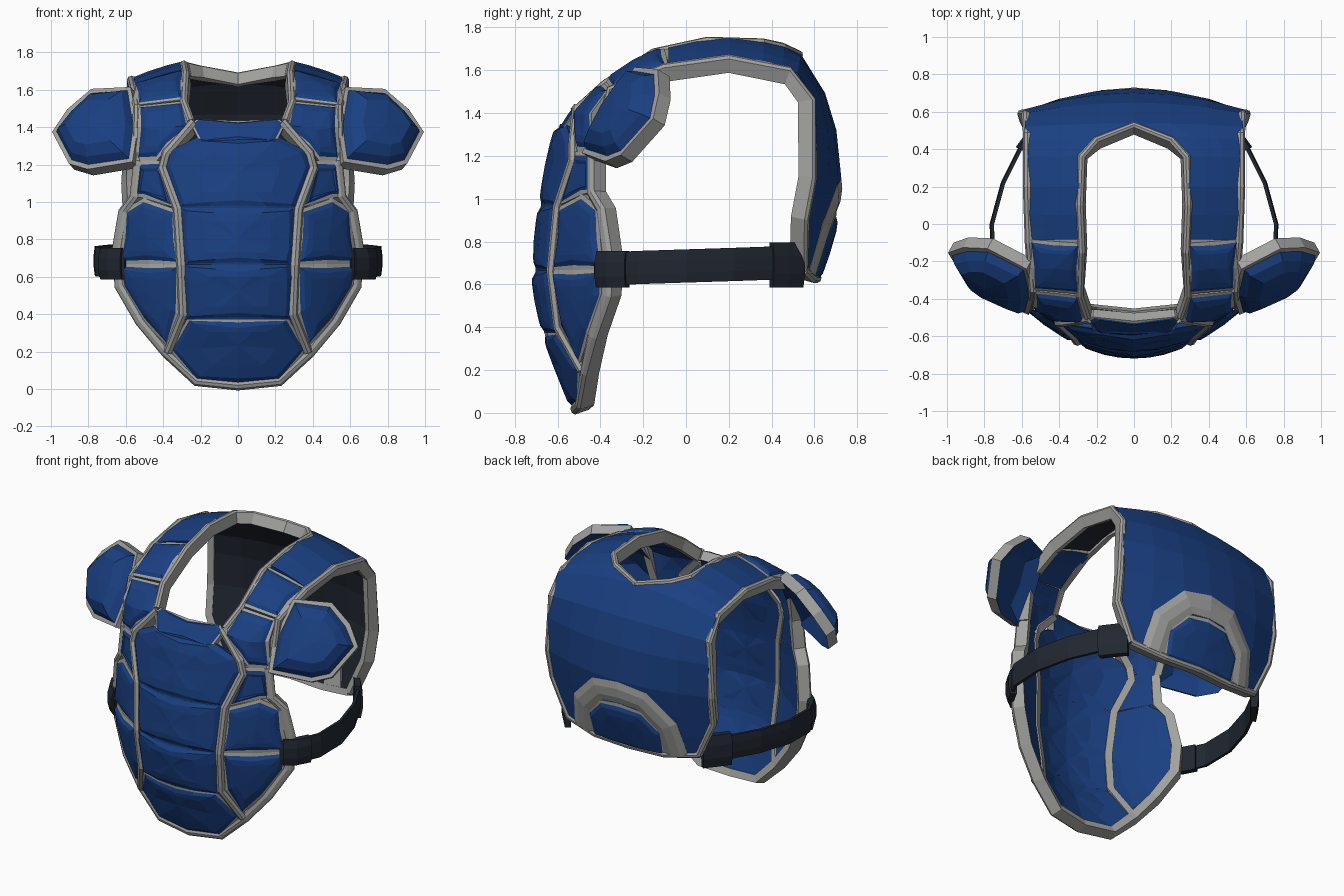
import bpy, bmesh
from mathutils import Vector

if "Cube" in bpy.data.objects:
    bpy.data.objects.remove(bpy.data.objects["Cube"])


def material(name, rgb):
    m = bpy.data.materials.new(name)
    m.diffuse_color = (*rgb, 1)
    m.use_nodes = True
    m.node_tree.nodes["Principled BSDF"].inputs["Base Color"].default_value = m.diffuse_color
    return m


BLUE = material("blue_fabric", (0.01, 0.05, 0.22))
GREY = material("grey_trim", (0.36, 0.36, 0.35))
DARK = material("dark_webbing", (0.015, 0.02, 0.03))


def lookup(table, s):
    # linear interpolation in rows keyed by their first value
    for a, b in zip(table, table[1:]):
        if s <= b[0] or b is table[-1]:
            f = (s - a[0]) / (b[0] - a[0])
            return [p + (q - p) * f for p, q in zip(a[1:], b[1:])]


# Body profile from front hem over the shoulder to back hem:
# distance, y, z, then sideways fall-off in y and z
BODY = [(0, -.51, 0, .6, 0), (.2, -.58, .2, .75, 0), (.37, -.65, .37, .8, 0),
        (.62, -.695, .62, .8, 0), (.95, -.67, .95, .75, 0), (1.3, -.60, 1.3, .6, 0),
        (1.42, -.52, 1.42, .3, 0), (1.6, -.37, 1.56, .1, -.15), (1.8, -.2, 1.69, 0, -.34),
        (2, 0, 1.755, 0, -.38), (2.2, .2, 1.775, 0, -.38), (2.4, .4, 1.75, 0, -.38),
        (2.58, .54, 1.66, -.05, -.25), (2.75, .63, 1.52, -.15, -.1), (2.93, .69, 1.34, -.25, 0),
        (3.17, .715, 1.1, -.35, 0), (3.42, .68, .85, -.4, 0), (3.67, .6, .6, -.3, 0)]
BELT = [(0, .60, -.42), (1, .68, -.36), (2, .755, -.22), (3, .76, 0),
        (4, .70, .22), (5, .60, .42), (6, .50, .54)]


def body(x, s):
    y, z, ky, kz = lookup(BODY, s)
    return Vector((x, y + ky * x * x, z + kz * x * x))


def belt(a, z):
    x, y = lookup(BELT, a)
    return Vector((x, y, z))


def cap(x, z):
    return Vector((x, -.43 + .55 * (x - .55) + .6 * (z - 1.3), z))


def lift(surf, a, b, d, e=.02):
    # point at height d above a surface
    n = (surf(a + e, b) - surf(a - e, b)).cross(surf(a, b + e) - surf(a, b - e))
    return surf(a, b) + n.normalized() * d


def finish(name, bm, mats, mirror, recalc=True):
    if recalc:
        bmesh.ops.recalc_face_normals(bm, faces=bm.faces)
    me = bpy.data.meshes.new(name)
    bm.to_mesh(me)
    bm.free()
    for m in mats:
        me.materials.append(m)
    ob = bpy.data.objects.new(name, me)
    bpy.context.collection.objects.link(ob)
    if mirror:
        ob.modifiers.new("mirror", 'MIRROR')
    return ob


def pad(name, pts, surf=body, centre=False, t=.05, rim=.022, bulge=.03, hollow=0, edge=GREY):
    # cushioned plate with a trimmed rim, lying on a surface
    if centre:
        pts = pts + [(-x, s) for x, s in reversed(pts) if x > 0]
    outline = []
    for p, q in zip(pts, pts[1:] + pts[:1]):
        p, q = Vector(p), Vector(q)
        outline.append(p)
        if (q - p).length > .27:
            outline.append((p + q) / 2)
    c = sum(outline, Vector((0, 0))) / len(outline)
    bm = bmesh.new()

    def ring(inset, scale, d):
        out = []
        for p in outline:
            k = scale * max(.6, 1 - inset / (p - c).length)
            q = c + (p - c) * k
            out.append(bm.verts.new(lift(surf, q.x, q.y, d)))
        return out

    rings = [ring(0, .6, hollow * .8 - t), ring(0, 1, -t), ring(0, 1, .01),
             ring(rim, 1, .012), ring(rim + .025, 1, .012 + bulge * .4), ring(0, .55, bulge * .9)]
    n = len(outline)
    for k, (r, q) in enumerate(zip(rings, rings[1:])):
        for i in range(n):
            j = (i + 1) % n
            f = bm.faces.new((r[i], r[j], q[j], q[i]))
            f.material_index = 1 if k in (1, 2) else 0
    for r, d in ((rings[0], hollow - t), (rings[-1], bulge)):
        m = bm.verts.new(lift(surf, c.x, c.y, d))
        for i in range(n):
            bm.faces.new((r[i], r[(i + 1) % n], m))
    return finish(name, bm, [BLUE, edge], not centre)


def ribbon(name, pts, width, surf=body, low=-.06, high=.022, mat=GREY):
    # band following a path on a surface, mirrored to the other side
    pts = [Vector(p) for p in pts]
    bm = bmesh.new()
    prev = None
    for i, p in enumerate(pts):
        t = (pts[min(i + 1, len(pts) - 1)] - pts[max(i - 1, 0)]).normalized()
        side = Vector((-t.y, t.x)) * width / 2
        if abs(p.x) < 1e-6 and surf is body:
            side.x = 0
        loop = []
        for k, d in ((1, low), (1, high * .5), (.4, high), (-.4, high), (-1, high * .5), (-1, low)):
            q = p + side * k
            loop.append(bm.verts.new(lift(surf, q.x, q.y, d)))
        if prev:
            for a in range(6):
                b = (a + 1) % 6
                bm.faces.new((prev[a], prev[b], loop[b], loop[a]))
        if i == len(pts) - 1 or not prev:
            bm.faces.new(loop)
        prev = loop
    return finish(name, bm, [mat], True)


# Central chest plates
pad("collar_plate", [(0, 1.43), (.22, 1.44), (.25, 1.41), (.2, 1.31), (0, 1.31)], centre=True,
    rim=.012, bulge=.012)
pad("upper_chest_plate", [(0, 1.34), (.22, 1.34), (.36, 1.27), (.39, 1.19), (.31, .967), (0, .967)],
    centre=True, rim=.012, edge=BLUE)
pad("middle_chest_plate", [(0, .967), (.3, .967), (.3, .74), (.28, .665), (0, .665)],
    centre=True, rim=.012, edge=BLUE)
pad("lower_chest_plate", [(0, .665), (.28, .665), (.29, .6), (.28, .375), (0, .375)],
    centre=True, rim=.012, edge=BLUE)
pad("belly_plate", [(0, .375), (.27, .375), (.36, .21), (.23, .05), (0, .025)], centre=True, rim=.015)

# Side plates
pad("upper_rib_plate", [(.33, .96), (.5, 1.02), (.6, .96), (.63, .67), (.31, .665)])
pad("lower_rib_plate", [(.31, .665), (.63, .67), (.62, .56), (.5, .36), (.37, .23), (.31, .4)])
pad("armhole_flap", [(.4, 1.22), (.53, 1.22), (.56, 1.03), (.5, 1.02), (.34, .97)], bulge=.01)

# Shoulder plates
pad("front_shoulder_plate", [(.25, 1.4), (.29, 1.58), (.53, 1.58), (.54, 1.22), (.43, 1.22), (.37, 1.29)])
pad("upper_shoulder_plate", [(.29, 1.59), (.28, 1.9), (.56, 1.92), (.54, 1.59)], t=.06)
pad("shoulder_cap", [(.57, 1.61), (.78, 1.6), (.91, 1.49), (.99, 1.37), (.9, 1.2),
                     (.8, 1.17), (.56, 1.21), (.53, 1.4)],
    surf=cap, t=.06, rim=.025, bulge=.1, hollow=.08)

# Yoke and back panel: rows of distance, inner x, outer x
rows = [(1.92, .28, .56), (2.05, .29, .57), (2.2, .29, .57), (2.36, .28, .57), (2.47, .2, .57),
        (2.57, 0, .58), (2.78, 0, .58), (2.95, 0, .59), (3.17, 0, .6), (3.34, 0, .6),
        (3.48, 0, .54), (3.62, 0, .48)]
bm = bmesh.new()
grid = [[bm.verts.new(lift(body, a + (b - a) * i / 3, s, .01)) for i in range(4)] for s, a, b in rows]
for v in (r[0] for r in grid[5:]):
    v.co.x = 0
for r, q in zip(grid, grid[1:]):
    for i in range(3):
        bm.faces.new((r[i], r[i + 1], q[i + 1], q[i]))
back = finish("back_panel", bm, [BLUE, DARK], True, recalc=False)
shell = back.modifiers.new("thickness", 'SOLIDIFY')
shell.thickness = .06
shell.offset = -1
shell.material_offset = 1

# Lower back pad under a grey arch
pad("lower_back_pad", [(0, 3.33), (.16, 3.35), (.28, 3.48), (.27, 3.64), (0, 3.66)], centre=True, bulge=.025)
ribbon("lower_back_arch", [(0, 3.25), (.16, 3.27), (.31, 3.42), (.34, 3.62)], .15)

# Piping and edge trim
ribbon("chest_piping", [(.24, 1.42), (.38, 1.26), (.4, 1.18), (.32, .96), (.3, .66), (.29, .4), (.37, .2)],
       .045, high=.03)
ribbon("hem_trim", [(.53, 1.22), (.55, 1.03), (.61, .95), (.645, .74), (.63, .55), (.52, .36),
                    (.38, .19), (.22, .04), (0, .018)], .045, low=-.06)
ribbon("neck_trim", [(.25, 1.43), (.29, 1.58), (.28, 1.85), (.29, 2.1), (.28, 2.36), (.2, 2.46), (0, 2.56)],
       .04, low=-.06)
ribbon("arm_trim", [(.54, 1.22), (.54, 1.58), (.56, 1.9), (.57, 2.2), (.57, 2.52), (.58, 2.78),
                    (.6, 3.17), (.59, 3.36), (.48, 3.6)], .04, low=-.06)
ribbon("back_hem_trim", [(.48, 3.6), (.25, 3.64), (0, 3.64)], .04)

# Side straps with end buckles
ribbon("side_strap", [(a, .665 + .007 * a) for a in range(7)], .155, surf=belt, low=-.012, high=.012, mat=DARK)
ribbon("front_buckle", [(.2, .67), (1, .67), (1.6, .67)], .17, surf=belt, low=-.025, high=.025, mat=DARK)
ribbon("back_buckle", [(4.9, .69), (5.4, .69), (6, .69)], .21, surf=belt, low=-.025, high=.025, mat=DARK)
